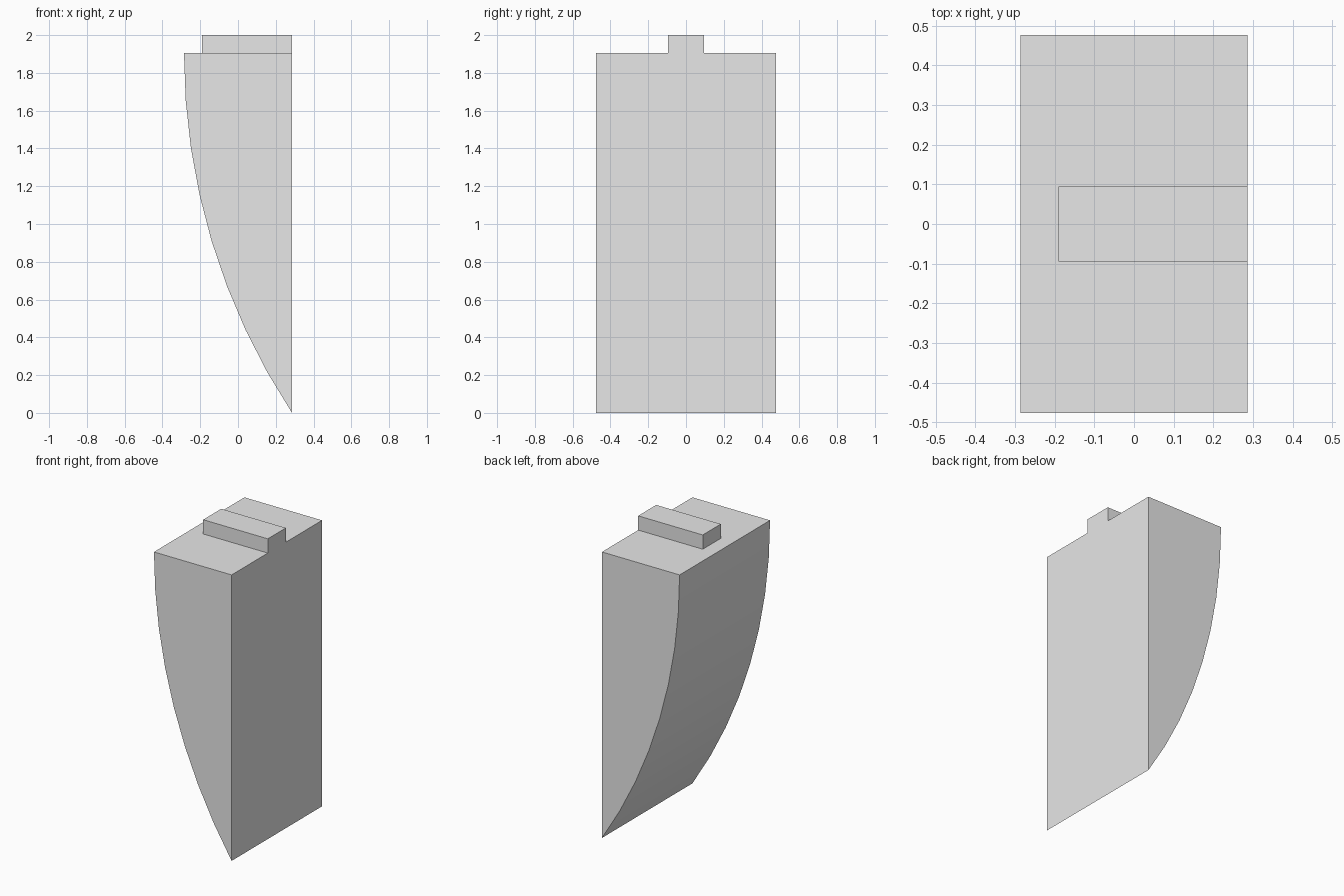
import bpy
import math

if "Cube" in bpy.data.objects:
    bpy.data.objects.remove(bpy.data.objects["Cube"], do_unlink=True)

HALF_X, HALF_Y = 0.286, 0.476
SHOULDER, TOP = 1.905, 2.0
SEGMENTS = 8

grey = bpy.data.materials.new("light_grey")
grey.use_nodes = True
colour = (0.8, 0.8, 0.8, 1)
grey.diffuse_color = colour
grey.node_tree.nodes["Principled BSDF"].inputs["Base Color"].default_value = colour


def extrude_profile(name, profile, half_depth):
    """Solid from an (x, z) outline, counter-clockwise seen from the front."""
    n = len(profile)
    verts = [(x, y, z) for y in (-half_depth, half_depth) for x, z in profile]
    faces = [tuple(range(n)), tuple(reversed(range(n, 2 * n)))]
    for i in range(n):
        j = (i + 1) % n
        faces.append((j, i, i + n, j + n))
    mesh = bpy.data.meshes.new(name)
    mesh.from_pydata(verts, [], faces)
    mesh.materials.append(grey)
    obj = bpy.data.objects.new(name, mesh)
    bpy.context.collection.objects.link(obj)
    return obj


# Wedge body: flat back wall, and an arc upright at the shoulder that meets it at the tip
width = 2 * HALF_X
radius = (SHOULDER ** 2 + width ** 2) / (2 * width)
sweep = math.asin(SHOULDER / radius)
arc = []
for i in range(SEGMENTS + 1):
    a = sweep * i / SEGMENTS
    arc.append((-HALF_X + radius * (1 - math.cos(a)), SHOULDER - radius * math.sin(a)))
body = extrude_profile("wedge_body", arc + [(HALF_X, SHOULDER)], HALF_Y)

# Smooth the curved wall, keep the outline edges sharp
bpy.ops.object.select_all(action="DESELECT")
body.select_set(True)
bpy.context.view_layer.objects.active = body
bpy.ops.object.shade_smooth_by_angle(angle=math.radians(25))

# Locating tongue on the top, flush with the flat wall
tongue = [(-0.19, SHOULDER), (HALF_X, SHOULDER), (HALF_X, TOP), (-0.19, TOP)]
extrude_profile("top_tongue", tongue, 0.095)
